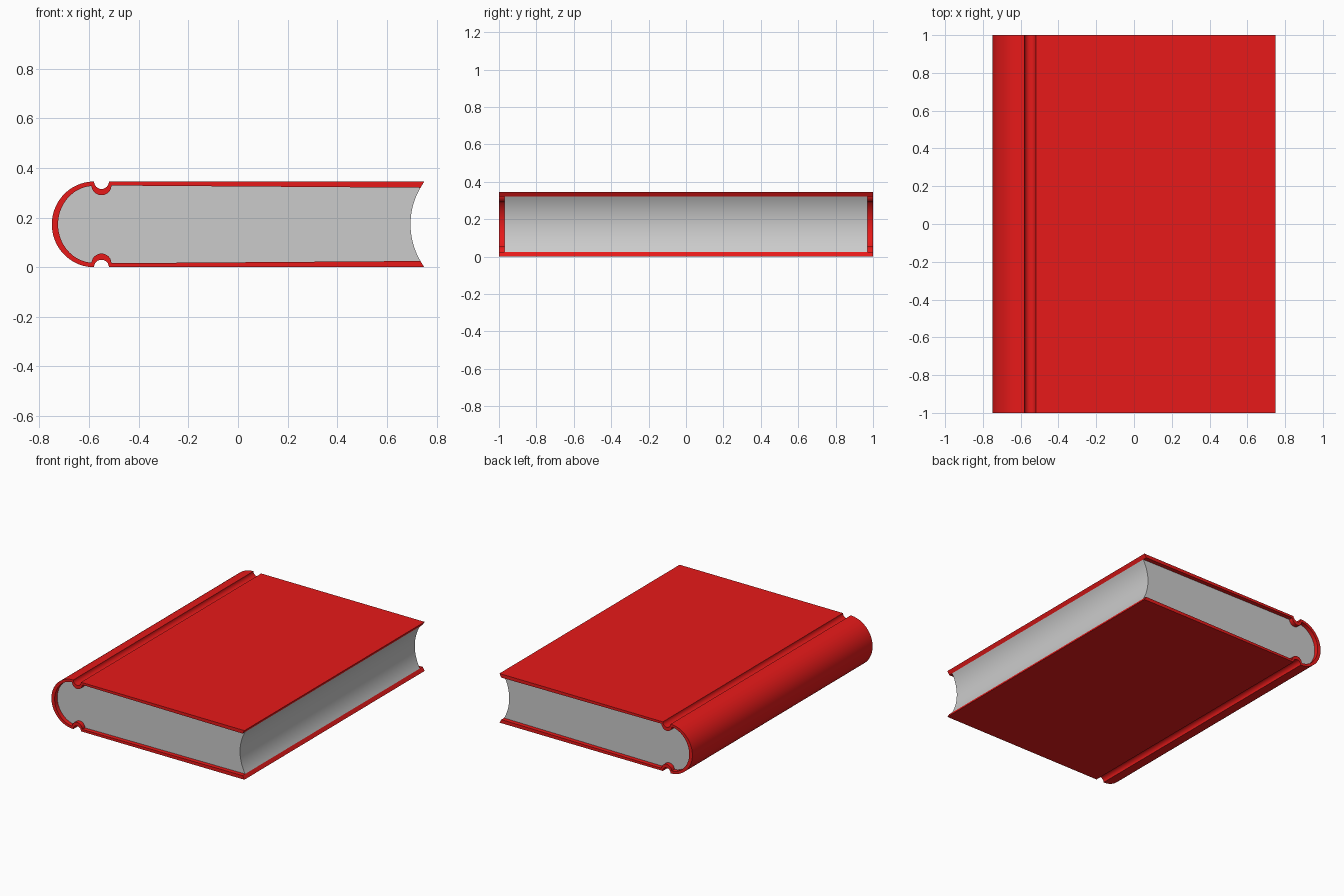
import bpy, bmesh, math

if "Cube" in bpy.data.objects:
    bpy.data.objects.remove(bpy.data.objects["Cube"])

H = 0.345          # total thickness of the book
MID = H / 2
GX = -0.55         # centre of the hinge groove
SX = -0.58         # centre of the rounded spine


def arc(cx, cz, rx, rz, a0, a1, n):
    """Points on an elliptical arc, angles in degrees."""
    out = []
    for i in range(n + 1):
        a = math.radians(a0 + (a1 - a0) * i / n)
        out.append((cx + rx * math.cos(a), cz + rz * math.sin(a)))
    return out


def mirrored(half):
    """Lower half ending on the middle line, continued by its mirror image."""
    return half + [(x, H - z) for x, z in reversed(half[:-1])]


def finish(bm, name, color=None):
    bmesh.ops.recalc_face_normals(bm, faces=bm.faces[:])
    me = bpy.data.meshes.new(name)
    bm.to_mesh(me)
    bm.free()
    ob = bpy.data.objects.new(name, me)
    bpy.context.collection.objects.link(ob)
    if color:
        mat = bpy.data.materials.new(name + "_colour")
        mat.diffuse_color = color
        mat.use_nodes = True
        mat.node_tree.nodes["Principled BSDF"].inputs["Base Color"].default_value = mat.diffuse_color
        me.materials.append(mat)
    bpy.ops.object.select_all(action='DESELECT')
    ob.select_set(True)
    bpy.context.view_layer.objects.active = ob
    bpy.ops.object.shade_smooth_by_angle(angle=math.radians(30))
    return ob


# Cover cross-section: board, hinge groove, rounded spine (outer and inner lines)
outer = mirrored([(0.75, 0)] + arc(GX, 0, 0.03, 0.03, 0, 180, 12)
                 + arc(SX, MID, 0.17, MID, 269, 180, 20))
inner = mirrored([(0.735, 0.025)] + arc(GX, 0.016, 0.04, 0.039, 0, 165, 12)
                 + arc(SX, MID, 0.145, 0.155, 266, 180, 20))

# Cover: a closed band of quads along y
bm = bmesh.new()
rings = []
for y in (-1, 1):
    rings.append([bm.verts.new((x, y, z)) for x, z in outer]
                 + [bm.verts.new((x, y, z)) for x, z in reversed(inner)])
total = len(rings[0])
for i in range(total):
    j = (i + 1) % total
    bm.faces.new((rings[0][i], rings[0][j], rings[1][j], rings[1][i]))
for ring in rings:
    for i in range(len(outer) - 1):
        bm.faces.new((ring[i], ring[i + 1], ring[total - 2 - i], ring[total - 1 - i]))
finish(bm, "cover", (0.8, 0.01, 0.01, 1))

# Page block: fills the cover, with a hollow fore edge and slightly recessed ends
R = 0.292
A = math.degrees(math.asin((MID - 0.025) / R))
fore_edge = arc(0.695 + R, MID, R, R, 180 - A, 180 + A, 20)
profile = inner + fore_edge[1:-1]
bm = bmesh.new()
base = bm.faces.new([bm.verts.new((x, -0.97, z)) for x, z in profile])
new = bmesh.ops.extrude_face_region(bm, geom=[base], use_keep_orig=True)
bmesh.ops.translate(bm, vec=(0, 1.94, 0),
                    verts=[g for g in new["geom"] if isinstance(g, bmesh.types.BMVert)])
finish(bm, "page_block")
